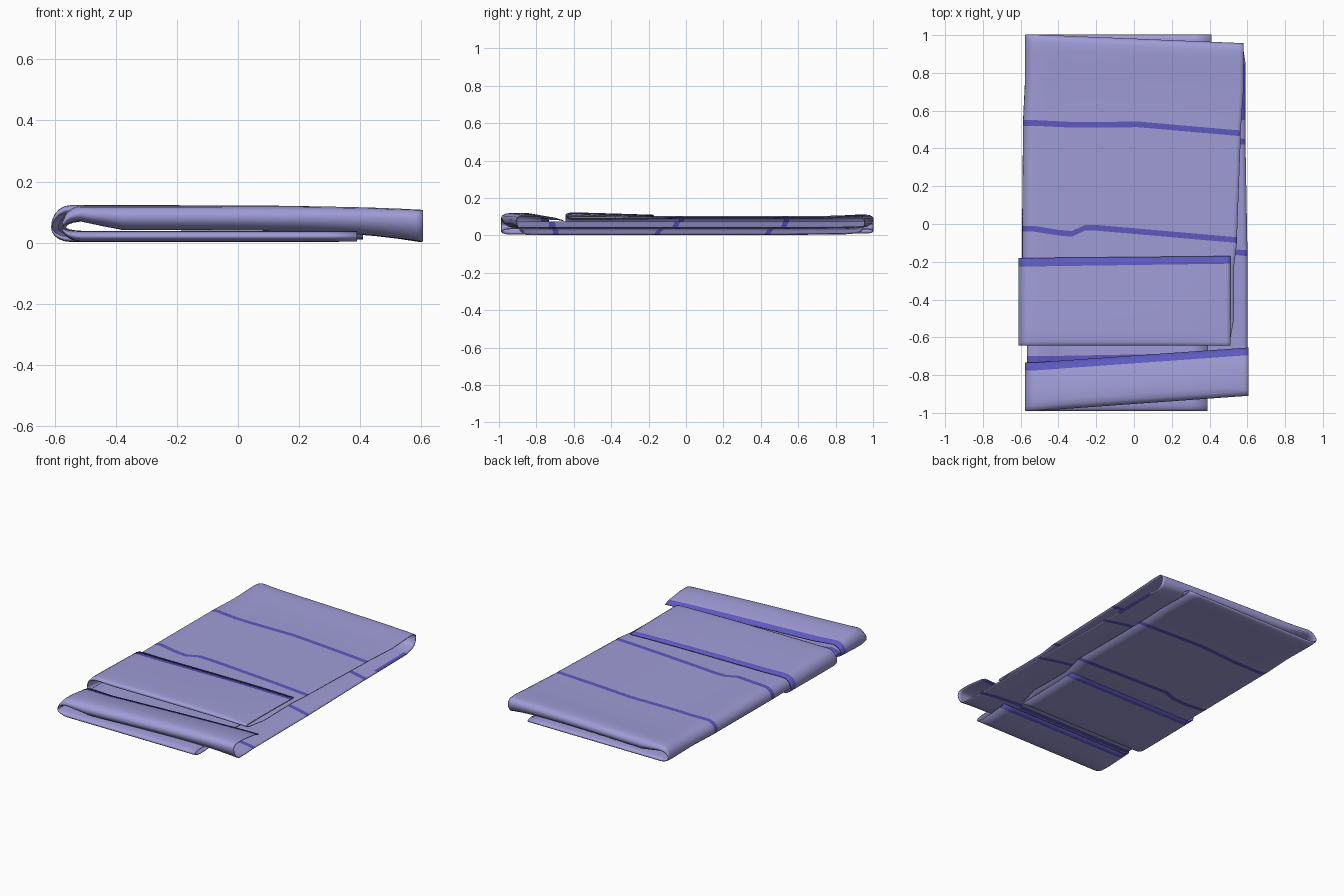
import bpy, bmesh, math

cube = bpy.data.objects.get("Cube")
if cube:
    bpy.data.objects.remove(cube, do_unlink=True)


def material(name, colour):
    m = bpy.data.materials.new(name)
    m.use_nodes = True
    m.diffuse_color = colour
    m.node_tree.nodes["Principled BSDF"].inputs["Base Color"].default_value = colour
    return m


def mix(a, b, t):
    return a + (b - a) * t


BEND = 0.06      # half width of the lengthwise fold
TOP, ARC, UNDER = 16, 10, 10
STATIONS = [1, 0.98] + [i / TOP for i in range(TOP - 1, 0, -1)]


def sway(kinks, t):
    """Sideways wander of a line at fraction t from left to right."""
    points = [(0, 0)] + list(kinks) + [(1, 0)]
    for (t0, d0), (t1, d1) in zip(points, points[1:]):
        if t <= t1:
            return mix(d0, d1, (t - t0) / (t1 - t0))


def cross_section(x_left, x_top, x_under, y_left, y_right, h, kinks=()):
    """One U-shaped line of cloth: upper half, rounded fold, lower half.
    h is how far out from the middle of the stack this layer lies."""
    pts = []
    start = x_left + BEND
    for t in STATIONS:
        near = 0.05 + 0.07 * h
        middle = 0.12 * (1 - (1 - h) ** 1.2)
        edge = 0.105 * (1 - 2 * (1 - h) ** 2)
        z = mix(mix(near, middle, min(1, t / 0.12)), edge, t ** 5)
        y = mix(y_left, y_right, t) + sway(kinks, t)
        pts.append((mix(start, x_top, t), y, z))
    for i in range(ARC + 1):
        a = math.pi * i / ARC
        lift = 0.07 if i < ARC / 2 else 0.045
        pts.append((start - BEND * math.sin(a), y_left, 0.05 + lift * h * math.cos(a)))
    for i in range(1, UNDER + 1):
        t = i / UNDER
        pts.append((mix(start, x_under, t), y_left + sway(kinks, t), 0.05 - 0.045 * h))
    return pts


def fold(y_left, y_right, reach, h_from, h_to):
    """Lines of a rounded turn from one layer to the next."""
    lines = []
    for k in range(-3, 4):
        a = math.radians(28 * k)
        out = reach * math.cos(a)
        lines.append((y_left + out, y_right + out, mix(h_from, h_to, (math.sin(a) + 1) / 2)))
    return lines


BOW = [(0.2, 0), (0.5, 0.02)]
DIP = [(0.18, -0.02), (0.26, 0.025)]

# Runs of cloth: left edge, upper right edge, lower right edge, then lines of
# (y at left, y at right, layer height); "band" paints the next strip,
# "edge" only its outer border
runs = [
    # turned-over flap
    ((-0.61, 0.51, 0.33), ["band", (-0.18, -0.17, 0.83), (-0.225, -0.21, 0.85),
                           (-0.4, -0.4, 0.93), (-0.55, -0.55, 0.99),
                           *fold(-0.605, -0.605, -0.037, 1.0, 0.7)]),
    # outer panel
    ((-0.59, 0.53, 0.36), [(-0.5, -0.5, 0.69), (-0.2, -0.22, 0.72)]),
    ((-0.59, 0.545, 0.4), ["band", (-0.04, -0.1, 0.74, DIP), (-0.01, -0.07, 0.74, DIP)]),
    ((-0.585, 0.565, 0.4), ["band", (0.52, 0.465, 0.74, BOW), (0.55, 0.495, 0.74, BOW)]),
    # back fold
    ((-0.575, 0.58, 0.41), [(0.75, 0.72, 0.74), (0.85, 0.81, 0.79), (0.92, 0.88, 0.84),
                            *fold(0.96, 0.915, 0.04, 0.84, 0.34)]),
    # inner panel
    ((-0.565, 0.59, 0.4), ["edge", (0.86, 0.85, 0.32), (0.6, 0.55, 0.31),
                           "band", (0.55, 0.45, 0.31), (0.52, 0.42, 0.31)]),
    ((-0.565, 0.6, 0.39), ["band", (-0.03, -0.14, 0.31), (-0.06, -0.17, 0.31),
                           "band", (-0.7, -0.68, 0.31), (-0.735, -0.71, 0.31)]),
    # front roll
    ((-0.575, 0.605, 0.39), [(-0.86, -0.79, 0.31), *fold(-0.93, -0.85, -0.057, 0.31, 0.97),
                             (-0.88, -0.81, 0.95),
                             "band", (-0.775, -0.695, 0.74), (-0.733, -0.655, 0.64)]),
]

bm = bmesh.new()
previous, paint = None, None
for edges, lines in runs:
    next_paint = None
    for line in lines:
        if isinstance(line, str):
            next_paint = line
            continue
        row = [bm.verts.new(p) for p in cross_section(*edges, *line)]
        if previous:
            for i in range(len(row) - 1):
                f = bm.faces.new((previous[i], previous[i + 1], row[i + 1], row[i]))
                f.material_index = int(paint == "band" or (paint == "edge" and i == 0))
                f.smooth = True
        previous, paint, next_paint = row, next_paint, None
bmesh.ops.recalc_face_normals(bm, faces=bm.faces)

mesh = bpy.data.meshes.new("folded_towel")
bm.to_mesh(mesh)
bm.free()
mesh.materials.append(material("lavender_cloth", (0.35, 0.335, 0.68, 1)))
mesh.materials.append(material("violet_band", (0.115, 0.1, 0.53, 1)))
towel = bpy.data.objects.new("folded_towel", mesh)
bpy.context.collection.objects.link(towel)

# Give the cloth a little thickness
thick = towel.modifiers.new("cloth_thickness", "SOLIDIFY")
thick.thickness = 0.005
thick.offset = 0
